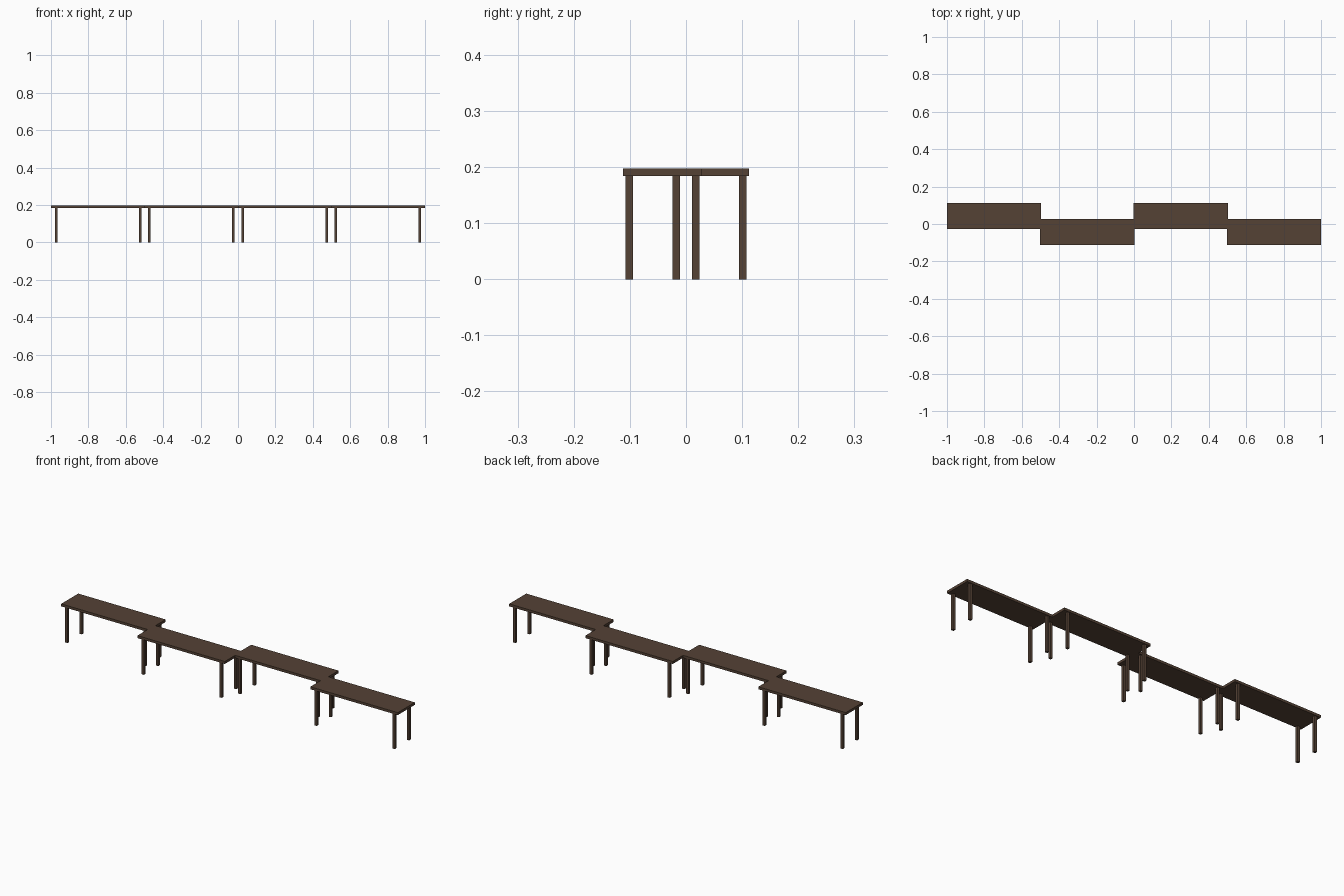
import bpy

cube = bpy.data.objects.get("Cube")
if cube:
    bpy.data.objects.remove(cube, do_unlink=True)

# Dark brown wood
wood = bpy.data.materials.new("dark_brown_wood")
wood.use_nodes = True
color = (0.09, 0.054, 0.036, 1)
wood.diffuse_color = color
wood.node_tree.nodes["Principled BSDF"].inputs["Base Color"].default_value = color

LENGTH, DEPTH = 0.504, 0.14
TOP, UNDERSIDE = 0.197, 0.184
LEG = 0.0135
STEP = (2 - LENGTH) / 3


def box(name, center, size):
    bpy.ops.mesh.primitive_cube_add(size=1, location=center)
    obj = bpy.context.object
    obj.name = name
    obj.scale = size
    bpy.ops.object.transform_apply(location=False, rotation=False, scale=True)
    obj.data.materials.append(wood)


# Four benches in a staggered row, alternating back and front
for i in range(4):
    x = (i - 1.5) * STEP
    y = 0.042 if i % 2 == 0 else -0.042
    box(f"bench_{i + 1}_seat", (x, y, (TOP + UNDERSIDE) / 2),
        (LENGTH, DEPTH, TOP - UNDERSIDE))
    for sx, side in ((-1, "right"), (1, "left")):
        for sy, end in ((-1, "front"), (1, "back")):
            box(f"bench_{i + 1}_{end}_{side}_leg",
                (x + sx * 0.225, y + sy * 0.059, UNDERSIDE / 2),
                (LEG, LEG, UNDERSIDE))
